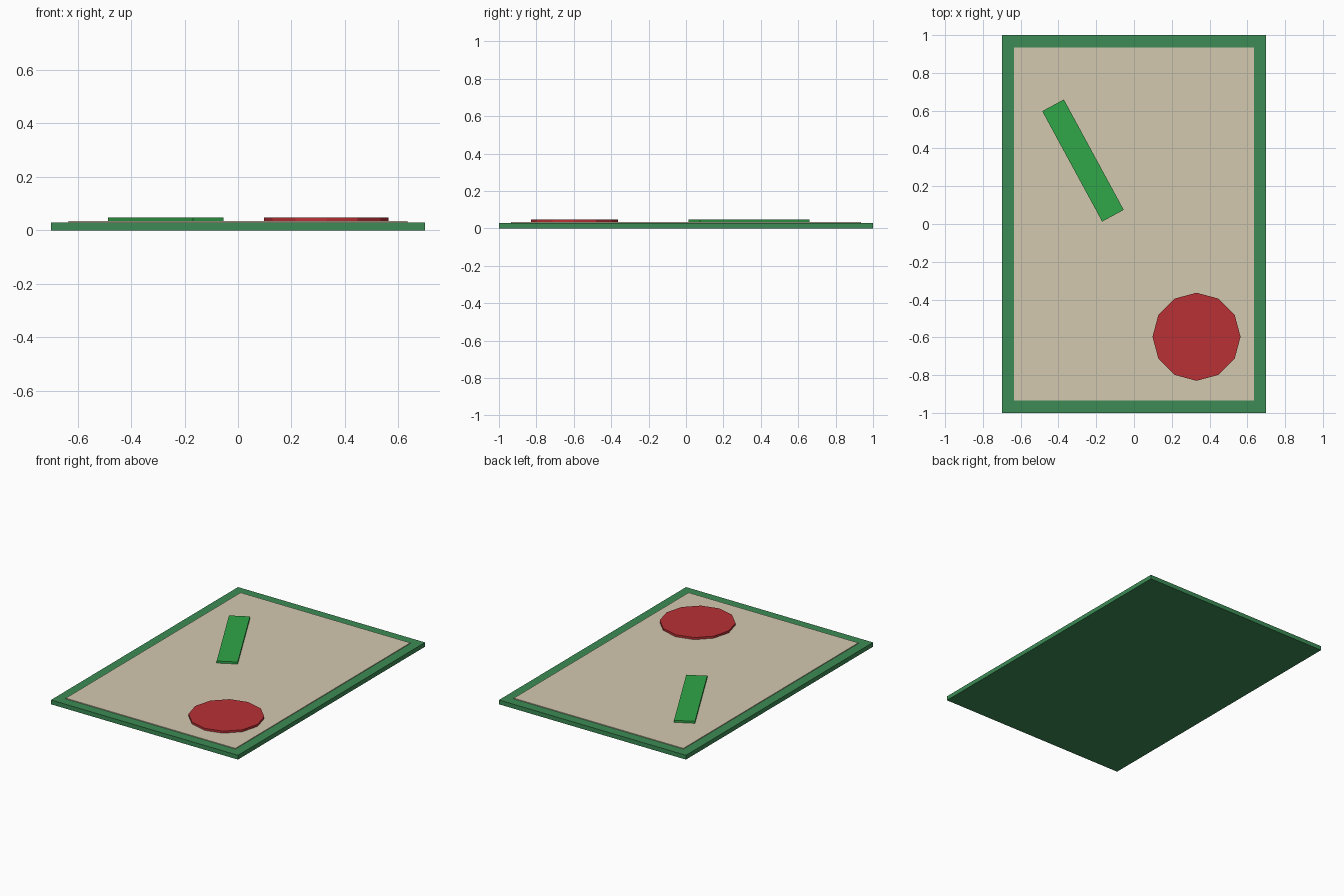
import bpy
from math import radians

if "Cube" in bpy.data.objects:
    bpy.data.objects.remove(bpy.data.objects["Cube"])


def material(name, rgb):
    mat = bpy.data.materials.new(name)
    mat.diffuse_color = (*rgb, 1)
    mat.use_nodes = True
    mat.node_tree.nodes["Principled BSDF"].inputs["Base Color"].default_value = mat.diffuse_color
    return mat


def slab(name, size, centre, z0, z1, mat, angle=0):
    # Flat box between two heights, turned about z
    bpy.ops.mesh.primitive_cube_add(size=1, location=(*centre, (z0 + z1) / 2))
    ob = bpy.context.object
    ob.name = name
    ob.scale = (*size, z1 - z0)
    ob.rotation_euler.z = radians(angle)
    ob.data.materials.append(mat)
    return ob


frame_green = material("frame_green", (0.045, 0.26, 0.09))
beige = material("beige", (0.65, 0.58, 0.43))
bar_green = material("bar_green", (0.03, 0.38, 0.065))
red = material("red", (0.48, 0.03, 0.035))

# Base board and raised inner panel
slab("base_board", (1.4, 2.0), (0, 0), 0, 0.029, frame_green)
slab("inner_panel", (1.27, 1.87), (0, 0), 0.029, 0.034, beige)

# Slanted bar lying on the panel
slab("slanted_bar", (0.13, 0.665), (-0.27, 0.336), 0.034, 0.048, bar_green, 28.5)

# Twelve-sided disc
bpy.ops.mesh.primitive_cylinder_add(vertices=12, radius=0.233, depth=0.014,
                                    location=(0.331, -0.597, 0.041))
disc = bpy.context.object
disc.name = "round_disc"
disc.data.materials.append(red)
